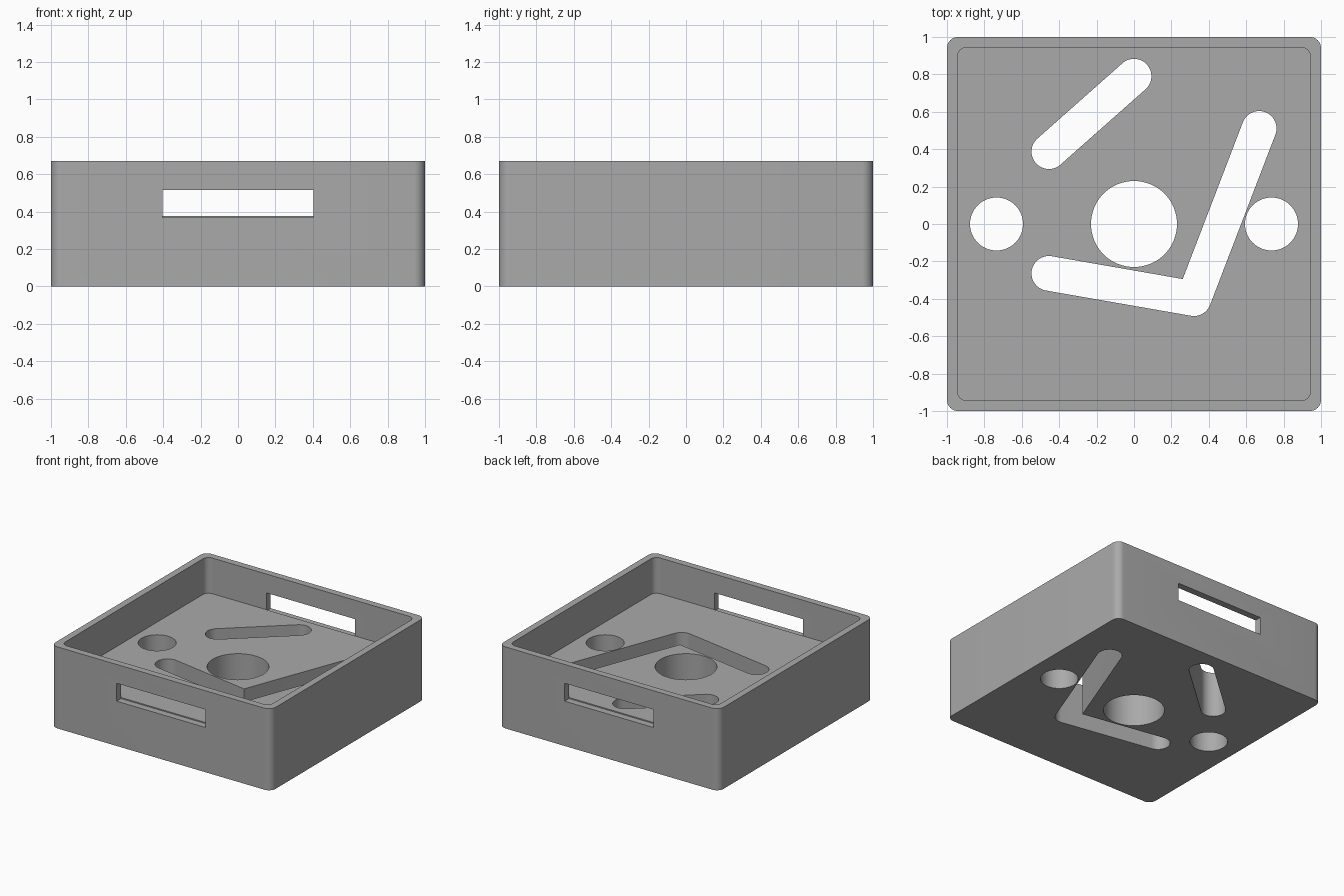
import bpy, bmesh, math
from mathutils import Vector

cube = bpy.data.objects.get("Cube")
if cube:
    bpy.data.objects.remove(cube, do_unlink=True)

HEIGHT, FLOOR, INNER = 0.67, 0.377, 0.944
SLOT_R = 0.093

grey = bpy.data.materials.new("plain grey")
grey.use_nodes = True
colour = (0.4, 0.4, 0.4, 1)
grey.diffuse_color = colour
grey.node_tree.nodes["Principled BSDF"].inputs["Base Color"].default_value = colour


def arc(centre, r, start, sweep, steps):
    return [Vector(centre) + r * Vector((math.cos(a), math.sin(a)))
            for a in (start + sweep * i / steps for i in range(steps + 1))]


def circle(x, y, r):
    return arc((x, y), r, 0, math.tau, 64)[:-1]


def rounded_square(half, r):
    c, pts = half - r, []
    for i, (sx, sy) in enumerate([(1, 1), (-1, 1), (-1, -1), (1, -1)]):
        pts += arc((sx * c, sy * c), r, i * math.pi / 2, math.pi / 2, 10)
    return pts


def rectangle(x0, x1, y0, y1):
    return [Vector(p) for p in [(x0, y0), (x1, y0), (x1, y1), (x0, y1)]]


def stroke(path, r):
    """Outline of a thick line with round ends, round outer and sharp inner corners."""
    path = [Vector(p) for p in path]
    loop = path + path[-2:0:-1]
    out = []
    for i, p in enumerate(loop):
        d0 = (p - loop[i - 1]).normalized()
        d1 = (loop[(i + 1) % len(loop)] - p).normalized()
        a0 = math.atan2(d0.y, d0.x) - math.pi / 2
        turn = math.atan2(d0.x * d1.y - d0.y * d1.x, d0.dot(d1))
        if d0.dot(d1) < -0.9999:
            turn = math.pi
        if turn > 0:
            out += arc(p, r, a0, turn, max(4, round(turn * 10)))
        else:
            mid = a0 + turn / 2
            out.append(p + r / math.cos(turn / 2) * Vector((math.cos(mid), math.sin(mid))))
    return out


def prism(name, outline, z0, z1):
    bm = bmesh.new()
    face = bm.faces.new([bm.verts.new((p.x, p.y, z0)) for p in outline])
    top = bmesh.ops.extrude_face_region(bm, geom=[face])["geom"]
    verts = [v for v in top if isinstance(v, bmesh.types.BMVert)]
    bmesh.ops.translate(bm, verts=verts, vec=(0, 0, z1 - z0))
    bmesh.ops.recalc_face_normals(bm, faces=bm.faces)
    mesh = bpy.data.meshes.new(name)
    bm.to_mesh(mesh)
    bm.free()
    mesh.materials.append(grey)
    obj = bpy.data.objects.new(name, mesh)
    bpy.context.collection.objects.link(obj)
    return obj


# Solid block, hollowed from above
tray = prism("tray", rounded_square(1, 0.06), 0, HEIGHT)
cutters = [prism("cavity_cutter", rounded_square(INNER, 0.05), FLOOR, 1)]

# Round holes through the thick floor
for name, x, r in [("centre", 0, 0.23), ("left", 0.735, 0.1417), ("right", -0.735, 0.1417)]:
    cutters.append(prism(name + "_hole_cutter", circle(x, 0, r), -0.2, 0.6))

# Straight slot and bent slot through the floor
cutters.append(prism("straight_slot_cutter", stroke([(-0.455, 0.387), (0, 0.79)], SLOT_R), -0.2, 0.6))
bent = [(-0.455, -0.264), (0.32, -0.399), (0.669, 0.511)]
cutters.append(prism("bent_slot_cutter", stroke(bent, SLOT_R), -0.2, 0.6))

# Hand openings in the front and back walls
for name, y0, y1 in [("front", -1.1, -INNER), ("back", INNER, 1.1)]:
    cutters.append(prism(name + "_opening_cutter", rectangle(-0.403, 0.403, y0, y1), 0.368, 0.515))

bpy.context.view_layer.objects.active = tray
tray.select_set(True)
for cutter in cutters:
    mod = tray.modifiers.new("cut", "BOOLEAN")
    mod.operation, mod.solver, mod.object = "DIFFERENCE", "EXACT", cutter
    bpy.ops.object.modifier_apply(modifier=mod.name)
    bpy.data.objects.remove(cutter, do_unlink=True)

bpy.ops.object.shade_smooth_by_angle(angle=math.radians(30))
